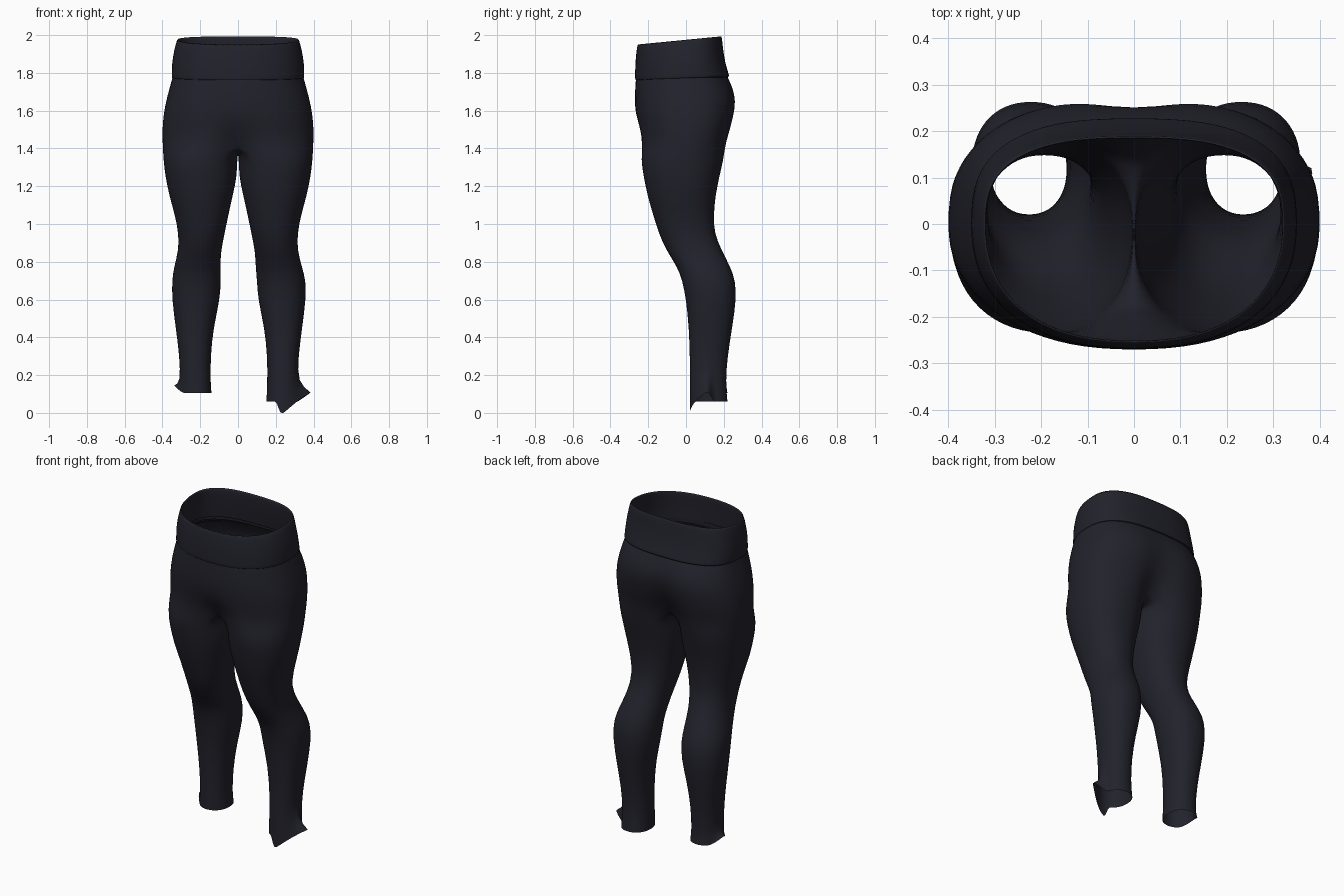
import bpy
import bmesh
from math import sin, cos, pi, radians, exp, copysign

if "Cube" in bpy.data.objects:
    bpy.data.objects.remove(bpy.data.objects["Cube"], do_unlink=True)

OUTER_STEPS = 20    # segments on the outside arc of each leg and hip
INNER_STEPS = 10    # segments on the inside arc of each leg


def make_material(name, color):
    mat = bpy.data.materials.new(name)
    mat.use_nodes = True
    mat.diffuse_color = color
    shader = mat.node_tree.nodes["Principled BSDF"]
    shader.inputs["Base Color"].default_value = color
    shader.inputs["Roughness"].default_value = 0.9
    return mat


fabric = make_material("dark navy fabric", (0.016, 0.016, 0.025, 1))
stitching = make_material("black stitching", (0.005, 0.005, 0.008, 1))


def power(value, exponent):
    return copysign(abs(value) ** exponent, value)


def oval(angle, center, radii, roundness):
    """Point on a rounded oval; zero angle is the outer side."""
    e = 2 / roundness
    return (center[0] + radii[0] * power(cos(angle), e),
            center[1] + radii[1] * power(sin(angle), e))


def hip_point(angle, width, front, back, front_dip=0, back_dip=0):
    """Point on the hip outline, dipped along the middle."""
    behind = sin(angle) > 0
    depth, dip = (back, back_dip) if behind else (-front, front_dip)
    x, y = oval(angle, (0, 0), (width, depth), 2.7 if behind else 2.3)
    return x, y * (1 - dip * exp(-(x / 0.08) ** 2))


def bridge(bm, low, high, closed, material=0):
    count = len(low)
    for i in range(count if closed else count - 1):
        j = (i + 1) % count
        face = bm.faces.new((low[i], low[j], high[j], high[i]))
        face.material_index = material


def finish(name, bm, materials):
    bmesh.ops.remove_doubles(bm, verts=bm.verts, dist=0.0001)
    bmesh.ops.recalc_face_normals(bm, faces=bm.faces)
    mesh = bpy.data.meshes.new(name)
    bm.to_mesh(mesh)
    bm.free()
    for mat in materials:
        mesh.materials.append(mat)
    for poly in mesh.polygons:
        poly.use_smooth = True
    obj = bpy.data.objects.new(name, mesh)
    bpy.context.collection.objects.link(obj)
    subdivision = obj.modifiers.new("smooth cloth", "SUBSURF")
    subdivision.levels = subdivision.render_levels = 1
    return obj


# Leg sections: height, outer x, inner x, front y, back y
LEG = [
    (0.08, 0.31, 0.14, 0.02, 0.22),
    (0.16, 0.305, 0.145, 0.02, 0.21),
    (0.3, 0.31, 0.145, 0.02, 0.22),
    (0.45, 0.33, 0.13, 0.015, 0.245),
    (0.6, 0.35, 0.095, 0, 0.267),
    (0.7, 0.35, 0.09, -0.02, 0.262),
    (0.77, 0.34, 0.093, -0.045, 0.237),
    (0.86, 0.315, 0.09, -0.105, 0.19),
    (0.95, 0.315, 0.07, -0.145, 0.15),
    (1.05, 0.335, 0.05, -0.175, 0.147),
    (1.15, 0.365, 0.027, -0.205, 0.157),
    (1.25, 0.385, 0.005, -0.225, 0.177),
    (1.34, 0.396, 0.003, -0.24, 0.2),
]

# Hip sections: height, half width, front y, back y, front dip, back dip
HIPS = [
    (1.43, 0.4, -0.248, 0.222, 0.3, 0.42),
    (1.5, 0.402, -0.255, 0.245, 0.08, 0.25),
    (1.58, 0.395, -0.268, 0.263, 0, 0.13),
    (1.65, 0.382, -0.272, 0.272, 0, 0.08),
    (1.72, 0.363, -0.27, 0.256, 0, 0.04),
    (1.79, 0.344, -0.264, 0.215, 0, 0),
]


def leg_angles():
    spread = radians(120)
    outer = [-spread + 2 * spread * i / OUTER_STEPS
             for i in range(OUTER_STEPS + 1)]
    gap = 2 * (pi - spread)
    return outer + [spread + gap * i / INNER_STEPS
                    for i in range(1, INNER_STEPS)]


def ragged_hem(angle, x, y, left):
    """Torn, uneven hem: a front point and an outward flick."""
    degrees = angle * 180 / pi
    if not left:
        flick = max(0, 1 - abs(degrees) / 40)
        return x + 0.03 * flick, y, 0.105 + 0.045 * flick
    if -97 < degrees < 1:
        t = (degrees + 96) / 96
        return x + 0.08 * t ** 3, y, -0.012 + 0.13 * t
    return x, y, 0.06


def build_side(bm, side):
    left = side > 0
    previous = None
    # leg tube from hem to upper thigh
    for row, (z, outside, inside, front, back) in enumerate(LEG):
        shift = 0.01 if left and z < 0.75 else 0
        center = ((outside + inside) / 2 + shift, (front + back) / 2)
        radii = ((outside - inside) / 2, (back - front) / 2)
        ring = []
        for angle in leg_angles():
            x, y = oval(angle, center, radii, 2.2)
            height = z
            if row == 0:
                x, y, height = ragged_hem(angle, x, y, left)
            ring.append(bm.verts.new((side * x, y, height)))
        if previous:
            bridge(bm, previous, ring, True)
        previous = ring
    # half of the hips, joined to the other half on the centre line
    for row, (z, *outline) in enumerate(HIPS):
        ring = []
        for i in range(OUTER_STEPS + 1):
            x, y = hip_point(-pi / 2 + pi * i / OUTER_STEPS, *outline)
            if i in (0, OUTER_STEPS):
                x = 0
            ring.append(bm.verts.new((side * x, y, z)))
        if row == 0:
            # crotch line running between the legs from back to front
            start, end = ring[-1].co.y, ring[0].co.y
            crotch = []
            for i in range(1, INNER_STEPS):
                t = i / INNER_STEPS
                y = start + (end - start) * t
                crotch.append(bm.verts.new((0, y, z - 0.05 * sin(pi * t))))
            bridge(bm, previous, ring + crotch, True)
        else:
            bridge(bm, previous, ring, False)
        previous = ring


body = bmesh.new()
for side in (1, -1):
    build_side(body, side)
finish("legs_and_hips", body, [fabric])

# Waistband: folded outer and inner layers with a tilted top rim
BAND = [
    (1.768, 0.343, -0.262, 0.222),
    (1.774, 0.352, -0.27, 0.23),
    (1.785, 0.352, -0.27, 0.226),
    (1.85, 0.351, -0.27, 0.207),
    (1.92, 0.339, -0.264, 0.196),
    (1.978, 0.324, -0.257, 0.19),
    (1.978, 0.317, -0.25, 0.183),
    (1.9, 0.332, -0.255, 0.188),
    (1.8, 0.337, -0.258, 0.205),
]
band = bmesh.new()
previous = None
for row, (z, width, front, back) in enumerate(BAND):
    ring = []
    for i in range(2 * OUTER_STEPS):
        x, y = hip_point(2 * pi * i / (2 * OUTER_STEPS), width, front, back)
        lift = 0.1 * y if z > 1.95 else 0.04 * y
        ring.append(band.verts.new((x, y, z + lift)))
    if previous:
        bridge(band, previous, ring, True, 1 if row == 1 else 0)
    previous = ring
finish("waistband", band, [fabric, stitching])
